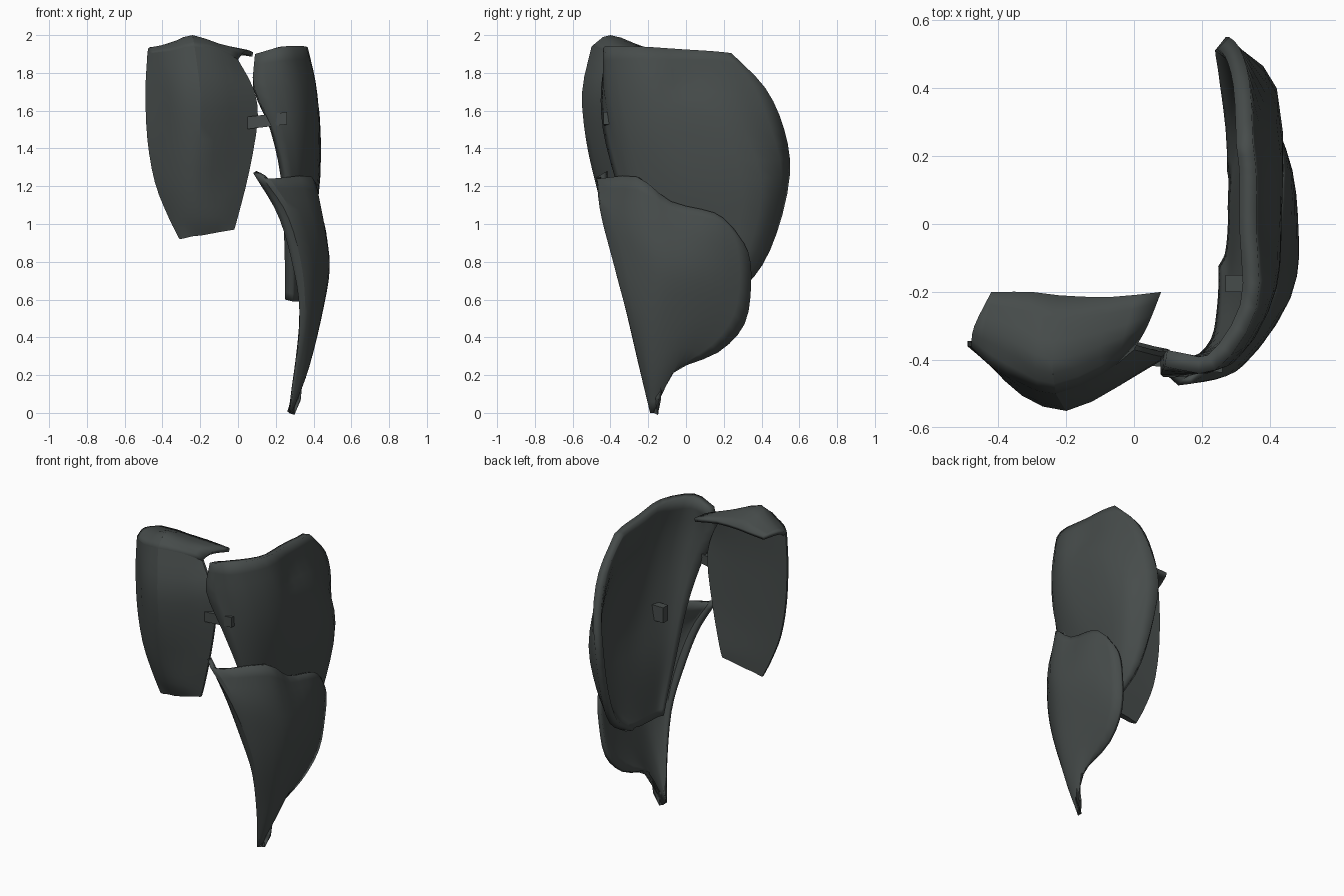
import bpy
import bmesh
from mathutils import Vector

default_cube = bpy.data.objects.get("Cube")
if default_cube:
    bpy.data.objects.remove(default_cube, do_unlink=True)

# Single dark slate colour
slate = bpy.data.materials.new("dark_slate")
slate.use_nodes = True
colour = (.062, .072, .07, 1)
slate.diffuse_color = colour
shader = slate.node_tree.nodes["Principled BSDF"]
shader.inputs["Base Color"].default_value = colour
shader.inputs["Roughness"].default_value = .7


def resample(points, count):
    """Smooth curve through the points, sampled evenly by index."""
    points = [Vector(p) for p in points]
    last = len(points) - 1
    result = []
    for step in range(count + 1):
        place = step / count * last
        index = min(int(place), last - 1)
        t = place - index
        start, end = points[index], points[index + 1]
        before = points[index - 1] if index else start * 2 - end
        after = points[index + 2] if index + 2 <= last else end * 2 - start
        tangent_a = (end - before) / 2
        tangent_b = (after - start) / 2
        bend = t * t * (3 - 2 * t)
        result.append(start.lerp(end, bend)
                      + tangent_a * (t * (1 - t) ** 2)
                      - tangent_b * (t * t * (1 - t)))
    return result


def add_object(name, bm):
    mesh = bpy.data.meshes.new(name)
    bm.to_mesh(mesh)
    bm.free()
    mesh.materials.append(slate)
    obj = bpy.data.objects.new(name, mesh)
    bpy.context.collection.objects.link(obj)
    return obj


def smooth(obj):
    bpy.ops.object.select_all(action="DESELECT")
    obj.select_set(True)
    bpy.context.view_layer.objects.active = obj
    bpy.ops.object.shade_smooth_by_angle(angle=.5)


def loft(name, guides, rows, columns, thickness=0, flat_back=False):
    """Skin a plate over guide curves, then give it depth."""
    curves = [resample(guide, rows) for guide in guides]
    bands = [resample(band, columns) for band in zip(*curves)]
    bm = bmesh.new()
    front = [[bm.verts.new(p) for p in band] for band in bands]

    def skin(grid, reverse=False):
        for upper, lower in zip(grid, grid[1:]):
            for i in range(columns):
                loop = [upper[i], lower[i], lower[i + 1], upper[i + 1]]
                bm.faces.new(loop[::-1] if reverse else loop)

    skin(front)
    if flat_back:
        # Straight inner wall between the two side edges
        back = []
        for band in bands:
            depth = [band[0].y, band[-1].y]
            back.append([bm.verts.new((p.x, depth[0] + (depth[1] - depth[0])
                                       * i / columns + .015, p.z))
                         for i, p in enumerate(band)])
        skin(back, reverse=True)
        bmesh.ops.bridge_loops(
            bm, edges=[e for e in bm.edges if e.is_boundary])
        bmesh.ops.recalc_face_normals(bm, faces=bm.faces)
    obj = add_object(name, bm)
    if thickness:
        shell = obj.modifiers.new("plate_depth", "SOLIDIFY")
        shell.thickness = thickness
        shell.offset = -1
    smooth(obj)
    return obj


def strip(name, start, end, depth, height):
    """Straight bar along x with slanted ends heights."""
    bm = bmesh.new()
    bmesh.ops.create_cube(bm, size=1)
    start, end = Vector(start), Vector(end)
    for v in bm.verts:
        centre = start if v.co.x < 0 else end
        v.co = centre + Vector((0, v.co.y * depth, v.co.z * height))
    return add_object(name, bm)


# Front plate: guide curves from its right edge to its left edge, top down
loft("front_plate", [
    [(-.48, -.36, 1.9), (-.49, -.36, 1.7), (-.48, -.36, 1.45),
     (-.44, -.36, 1.22), (-.37, -.36, 1.04), (-.31, -.36, .92)],
    [(-.42, -.42, 1.91), (-.42, -.42, 1.7), (-.41, -.42, 1.45),
     (-.38, -.41, 1.22), (-.33, -.39, 1.04), (-.28, -.375, .925)],
    [(-.33, -.47, 1.92), (-.33, -.505, 1.7), (-.32, -.49, 1.45),
     (-.3, -.46, 1.22), (-.27, -.42, 1.04), (-.24, -.38, .935)],
    [(-.23, -.5, 1.94), (-.2, -.55, 1.7), (-.2, -.53, 1.45),
     (-.21, -.48, 1.22), (-.2, -.43, 1.04), (-.19, -.385, .94)],
    [(-.09, -.44, 1.92), (-.05, -.48, 1.7), (-.05, -.46, 1.45),
     (-.07, -.43, 1.22), (-.1, -.41, 1.04), (-.11, -.38, .955)],
    [(0, -.37, 1.87), (.08, -.39, 1.72), (.105, -.385, 1.56),
     (.06, -.375, 1.28), (0, -.36, 1.04), (-.02, -.36, .97)],
], 15, 10, flat_back=True)

# Lip folded backwards over the top of the front plate
loft("front_plate_lip", [
    [(-.42, -.2, 1.925), (-.47, -.3, 1.935), (-.48, -.36, 1.9)],
    [(-.4, -.2, 1.925), (-.41, -.32, 1.945), (-.42, -.42, 1.91)],
    [(-.3, -.2, 1.93), (-.33, -.36, 1.97), (-.33, -.47, 1.92)],
    [(-.22, -.21, 1.93), (-.24, -.4, 2), (-.23, -.5, 1.94)],
    [(-.07, -.215, 1.93), (-.1, -.36, 1.955), (-.09, -.44, 1.92)],
    [(.08, -.2, 1.91), (.04, -.3, 1.92), (0, -.37, 1.87)],
], 6, 10, thickness=.025)

# Upper side plate: guide curves from front edge to back edge, top down
loft("upper_side_plate", [
    [(.09, -.42, 1.9), (.085, -.45, 1.72), (.19, -.44, 1.5),
     (.26, -.375, 1.24), (.285, -.28, .95), (.29, -.2, .72), (.29, -.15, .59)],
    [(.24, -.43, 1.94), (.29, -.41, 1.72), (.33, -.36, 1.5),
     (.34, -.29, 1.24), (.33, -.2, .95), (.325, -.14, .72), (.315, -.1, .59)],
    [(.36, -.25, 1.94), (.41, -.2, 1.74), (.42, -.18, 1.5),
     (.4, -.14, 1.24), (.36, -.08, .95), (.34, -.04, .72), (.325, -.02, .59)],
    [(.36, -.02, 1.925), (.385, 0, 1.76), (.43, 0, 1.6),
     (.43, .05, 1.24), (.385, .1, .95), (.35, .1, .72), (.325, .05, .59)],
    [(.36, .14, 1.915), (.38, .22, 1.76), (.42, .3, 1.52),
     (.42, .4, 1.24), (.39, .36, .95), (.36, .26, .72), (.325, .11, .59)],
    [(.35, .24, 1.905), (.34, .42, 1.72), (.31, .52, 1.5),
     (.27, .55, 1.26), (.28, .48, .95), (.3, .36, .72), (.32, .17, .59)],
], 18, 15, thickness=.05)

# Lower side plate, overlapping the upper one and ending in a point
loft("lower_side_plate", [
    [(.08, -.43, 1.27), (.21, -.43, 1.05), (.285, -.385, .8),
     (.325, -.32, .55), (.31, -.25, .25), (.27, -.19, 0)],
    [(.17, -.47, 1.24), (.29, -.44, 1.05), (.36, -.37, .8),
     (.37, -.31, .55), (.33, -.24, .25), (.275, -.19, 0)],
    [(.39, -.26, 1.25), (.44, -.25, 1), (.465, -.2, .78),
     (.43, -.2, .5), (.36, -.2, .22), (.28, -.185, 0)],
    [(.42, -.08, 1.12), (.465, -.05, .95), (.485, -.05, .75),
     (.44, -.08, .5), (.37, -.13, .22), (.285, -.18, 0)],
    [(.44, .15, 1.06), (.465, .15, .92), (.46, .16, .72),
     (.42, .1, .5), (.36, -.05, .25), (.29, -.175, 0)],
    [(.43, .25, .98), (.41, .33, .85), (.39, .345, .68),
     (.37, .31, .47), (.345, .17, .32), (.33, -.07, .21), (.295, -.17, 0)],
], 18, 15, thickness=.025)

# Short strap joining the front and side plates, and a stud on the inside
strip("joining_strap", (.05, -.4, 1.535), (.26, -.42, 1.56), .035, .065)
strip("inner_stud", (.27, -.175, 1.24), (.38, -.175, 1.24), .05, .1)
